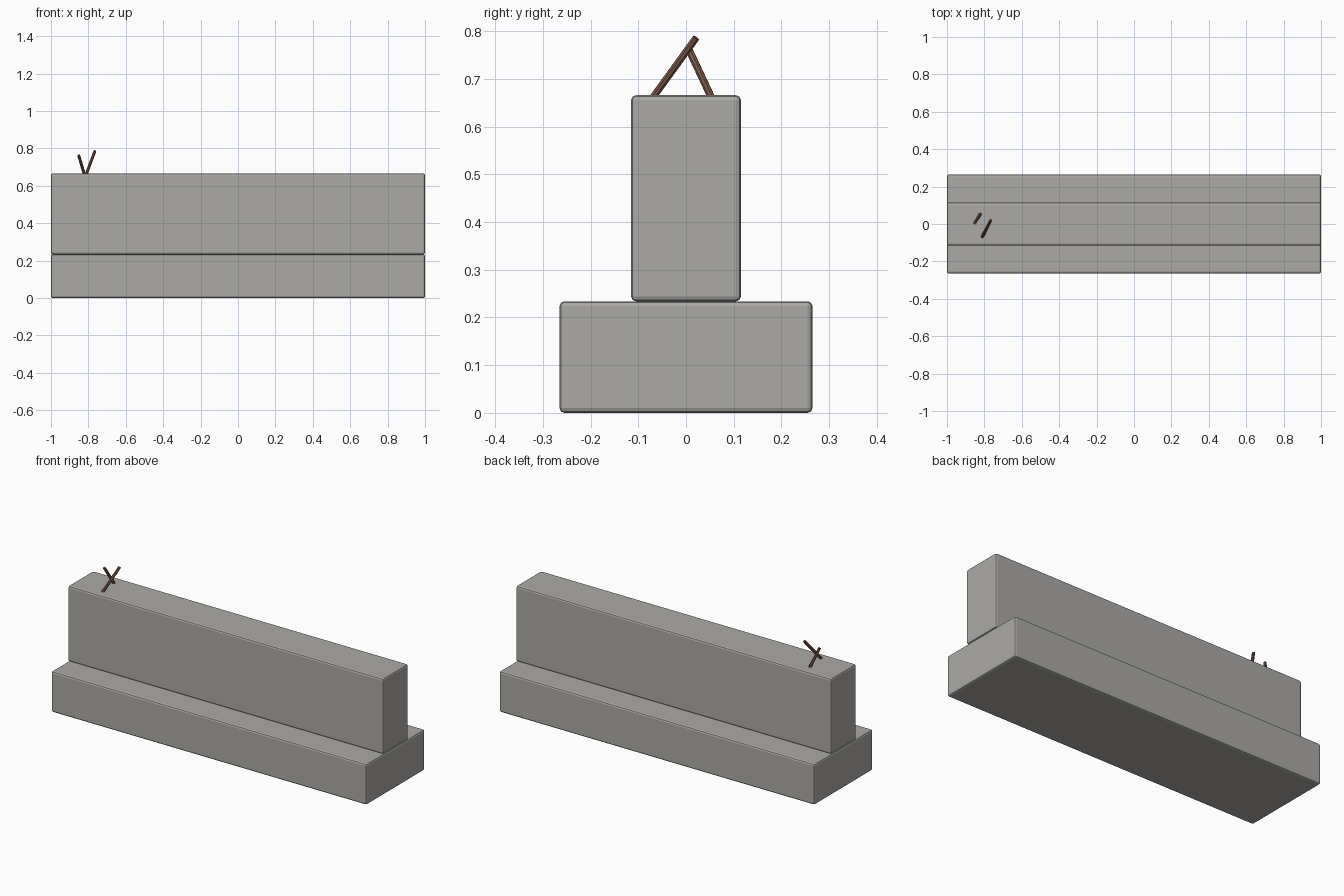
import bpy
from mathutils import Vector

if "Cube" in bpy.data.objects:
    bpy.data.objects.remove(bpy.data.objects["Cube"])


def material(name, color):
    m = bpy.data.materials.new(name)
    m.diffuse_color = color
    m.use_nodes = True
    m.node_tree.nodes["Principled BSDF"].inputs["Base Color"].default_value = m.diffuse_color
    return m


concrete = material("concrete", (0.41, 0.40, 0.38, 1))
rust = material("rusty_steel", (0.20, 0.10, 0.065, 1))


def block(name, depth, z0, z1):
    bpy.ops.mesh.primitive_cube_add(size=1, location=(0, 0, (z0 + z1) / 2))
    o = bpy.context.object
    o.name = name
    o.scale = (2, depth, z1 - z0)
    bpy.ops.object.transform_apply(location=False, rotation=False, scale=True)
    o.data.materials.append(concrete)
    b = o.modifiers.new("bevel", "BEVEL")
    b.width = 0.01
    b.segments = 2


def rod(name, foot, tip, radius=0.008, buried=0.03):
    foot, tip = Vector(foot), Vector(tip)
    axis = (tip - foot).normalized()
    foot -= axis * buried
    bpy.ops.mesh.primitive_cylinder_add(
        vertices=8, radius=radius, depth=(tip - foot).length,
        location=(foot + tip) / 2,
        rotation=axis.to_track_quat("Z", "Y").to_euler())
    o = bpy.context.object
    o.name = name
    o.data.materials.append(rust)


# Concrete footing and upright wall
block("footing", 0.53, 0, 0.234)
block("wall", 0.23, 0.234, 0.666)

# Exposed reinforcing bars
rod("rebar_long", (-0.81, -0.066, 0.666), (-0.765, 0.021, 0.786))
rod("rebar_short", (-0.823, 0.051, 0.666), (-0.852, 0.005, 0.764))
